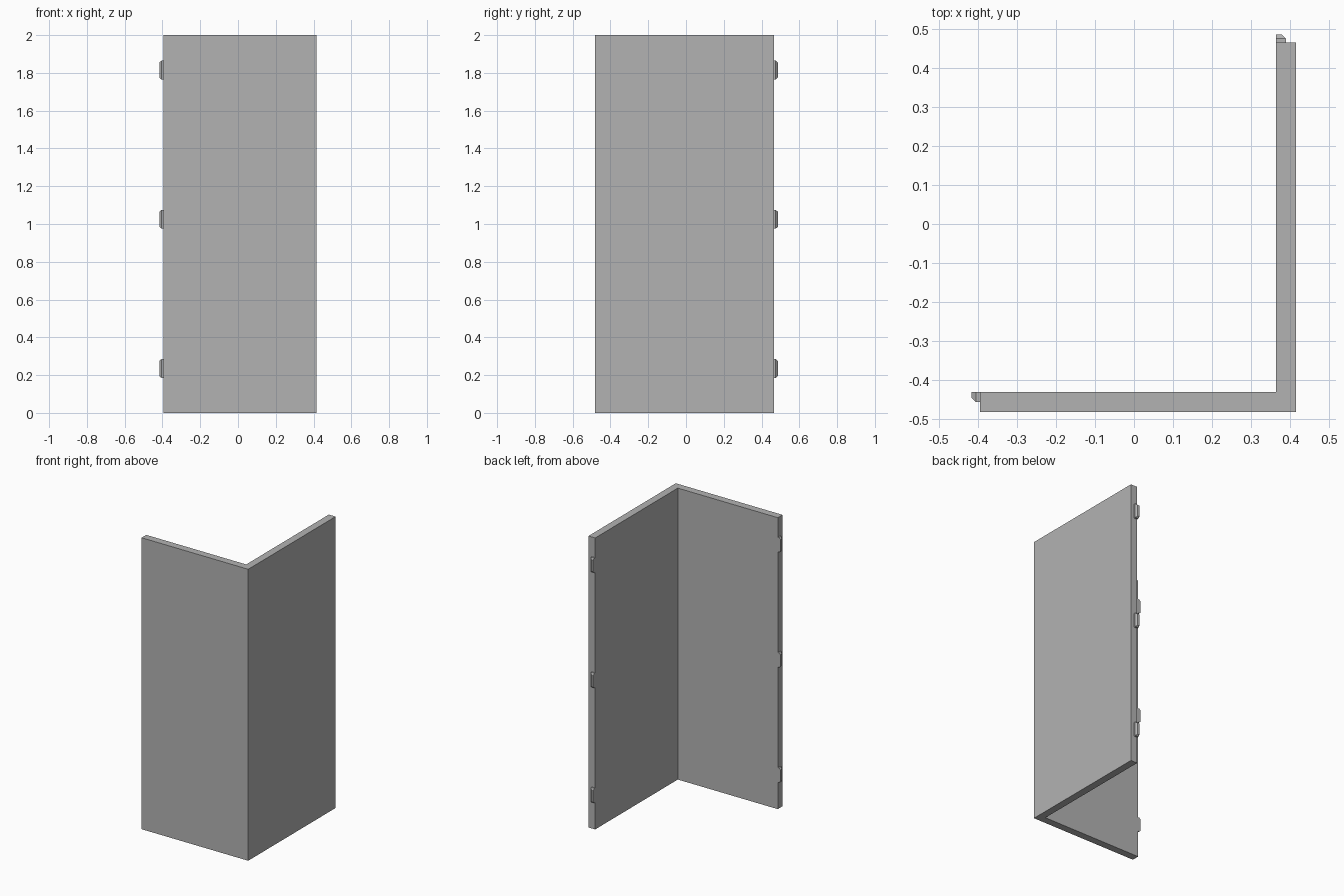
import bpy
import bmesh

cube = bpy.data.objects.get("Cube")
if cube:
    bpy.data.objects.remove(cube, do_unlink=True)

grey = bpy.data.materials.new("mid grey")
grey.use_nodes = True
COLOUR = (0.45, 0.45, 0.45, 1)
grey.diffuse_color = COLOUR
grey.node_tree.nodes["Principled BSDF"].inputs["Base Color"].default_value = COLOUR

HEIGHT = 2.0
RIGHT, LEFT = -0.395, 0.415
FRONT, BACK = -0.482, 0.465
THICK = 0.051
INNER_X, INNER_Y = LEFT - THICK, FRONT + THICK


def add_object(name, bm):
    bmesh.ops.recalc_face_normals(bm, faces=bm.faces)
    mesh = bpy.data.meshes.new(name)
    bm.to_mesh(mesh)
    bm.free()
    mesh.materials.append(grey)
    obj = bpy.data.objects.new(name, mesh)
    bpy.context.collection.objects.link(obj)
    return obj


# Corner panel: an L-shaped plan raised to full height
bm = bmesh.new()
plan = [(RIGHT, FRONT), (LEFT, FRONT), (LEFT, BACK),
        (INNER_X, BACK), (INNER_X, INNER_Y), (RIGHT, INNER_Y)]
floor = bm.faces.new([bm.verts.new((x, y, 0)) for x, y in plan])
raised = bmesh.ops.extrude_face_region(bm, geom=[floor])["geom"]
top_verts = [v for v in raised if isinstance(v, bmesh.types.BMVert)]
bmesh.ops.translate(bm, verts=top_verts, vec=(0, 0, HEIGHT))
add_object("corner_panel", bm)


# Tab: a straight root, then a tip tapered on all sides but the inner one
def add_tab(name, z, place):
    bm = bmesh.new()
    rings = []
    for out, width, half in [(0, 0.025, 0.05), (0.01, 0.025, 0.05), (0.021, 0.014, 0.04)]:
        corners = [(0, -half), (width, -half), (width, half), (0, half)]
        rings.append([bm.verts.new((*place(out, w), z + h)) for w, h in corners])
    for a, b in zip(rings, rings[1:]):
        for i in range(4):
            j = (i + 1) % 4
            bm.faces.new((a[i], a[j], b[j], b[i]))
    bm.faces.new(rings[0])
    bm.faces.new(rings[-1])
    add_object(name, bm)


for level, z in [("lower", 0.235), ("middle", 1.025), ("upper", 1.815)]:
    add_tab(level + "_right_tab", z, lambda out, w: (RIGHT - out, INNER_Y - w))
    add_tab(level + "_back_tab", z, lambda out, w: (INNER_X + w, BACK + out))
